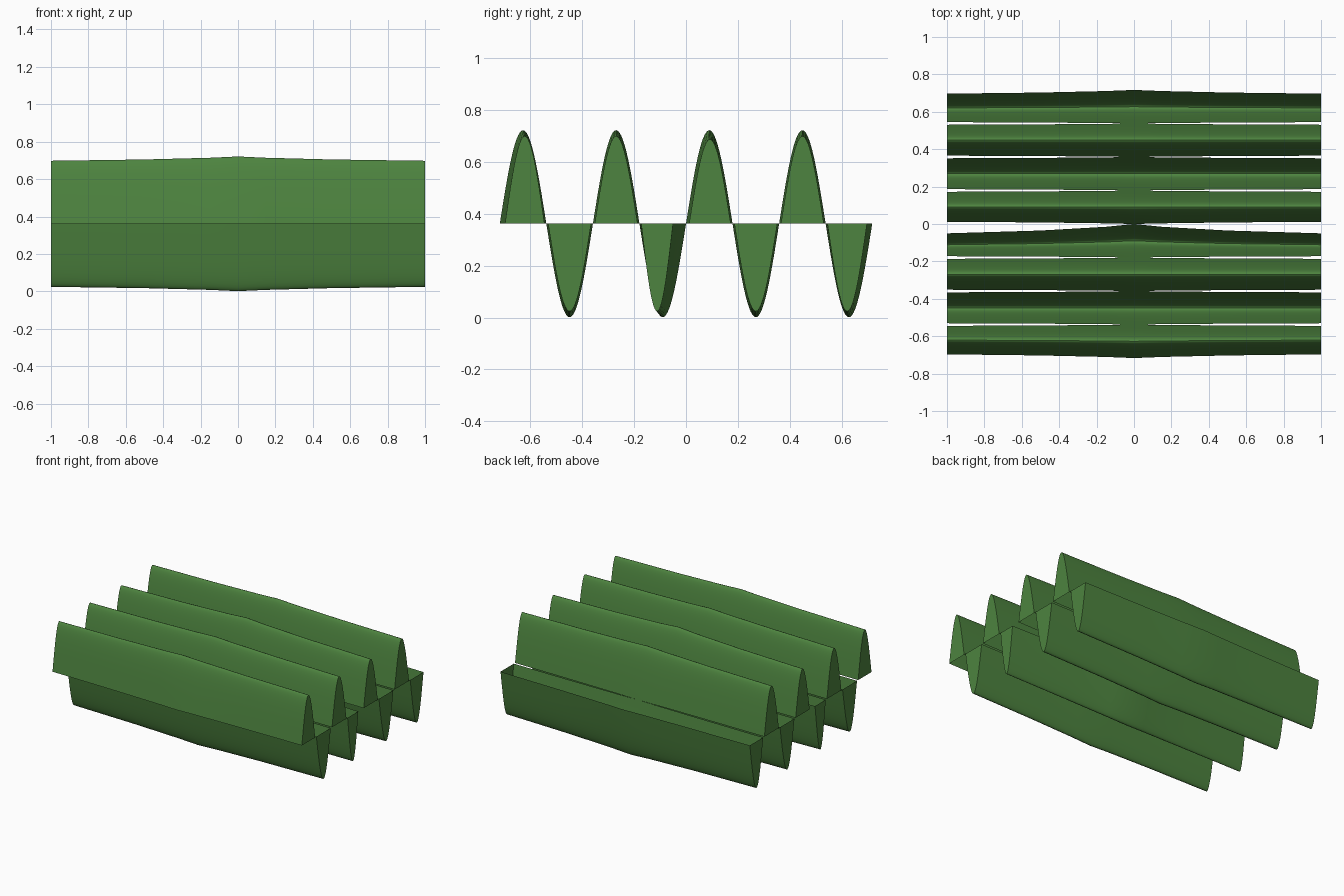
import bpy, bmesh, math

if "Cube" in bpy.data.objects:
    bpy.data.objects.remove(bpy.data.objects["Cube"])

PITCH = 0.1792     # width of one lobe
MID = 0.361        # height of the middle plane
AMP = 0.36         # lobe height
STEPS = 28         # segments across a lobe
# (x position, how far the section has shrunk towards the end)
SECTIONS = [(-1, 1), (-0.5, 0.7), (-0.15, 0.3), (0, 0), (0.15, 0.3), (0.5, 0.7), (1, 1)]

mat = bpy.data.materials.new("green")
mat.diffuse_color = (0.075, 0.23, 0.05, 1)
mat.use_nodes = True
mat.node_tree.nodes["Principled BSDF"].inputs["Base Color"].default_value = mat.diffuse_color


def section(y0, y1, height, sign):
    """Half-sine arch between y0 and y1."""
    pts = []
    for i in range(STEPS + 1):
        t = i / STEPS
        pts.append((y0 + (y1 - y0) * t, MID + sign * height * math.sin(math.pi * t)))
    return pts


def lobe(name, k, sign, inset_l, inset_r, drop):
    """Open shell lofted along x, closed by flat end caps."""
    bm = bmesh.new()
    rows = []
    for x, f in SECTIONS:
        pts = section(k * PITCH + inset_l * f, (k + 1) * PITCH - inset_r * f,
                      AMP - drop * f, sign)
        rows.append([bm.verts.new((x, y, z)) for y, z in pts])
    for a, b in zip(rows, rows[1:]):
        for i in range(STEPS):
            bm.faces.new((a[i], b[i], b[i + 1], a[i + 1]))
    bm.faces.new(rows[0])
    bm.faces.new(list(reversed(rows[-1])))
    bmesh.ops.recalc_face_normals(bm, faces=bm.faces)
    # outward on the crest
    crest = max(bm.faces, key=lambda q: sign * q.calc_center_median().z)
    if crest.normal.z * sign < 0:
        bmesh.ops.reverse_faces(bm, faces=bm.faces)
    me = bpy.data.meshes.new(name)
    bm.to_mesh(me)
    bm.free()
    ob = bpy.data.objects.new(name, me)
    bpy.context.collection.objects.link(ob)
    me.materials.append(mat)
    bpy.context.view_layer.objects.active = ob
    ob.select_set(True)
    bpy.ops.object.shade_smooth_by_angle(angle=math.radians(35))
    ob.select_set(False)


# Eight alternating ridges and troughs along y
for k in range(-4, 4):
    up = k % 2 == 0
    left = 0.02 if k == -4 else 0.012 if k == 0 else 0.007
    right = 0.02 if k == 3 else 0.05 if k == -1 else 0.007
    lobe(f"{'ridge' if up else 'trough'}_{k + 5}", k, 1 if up else -1,
         left, right, 0.035 if k == 0 else 0.023)
